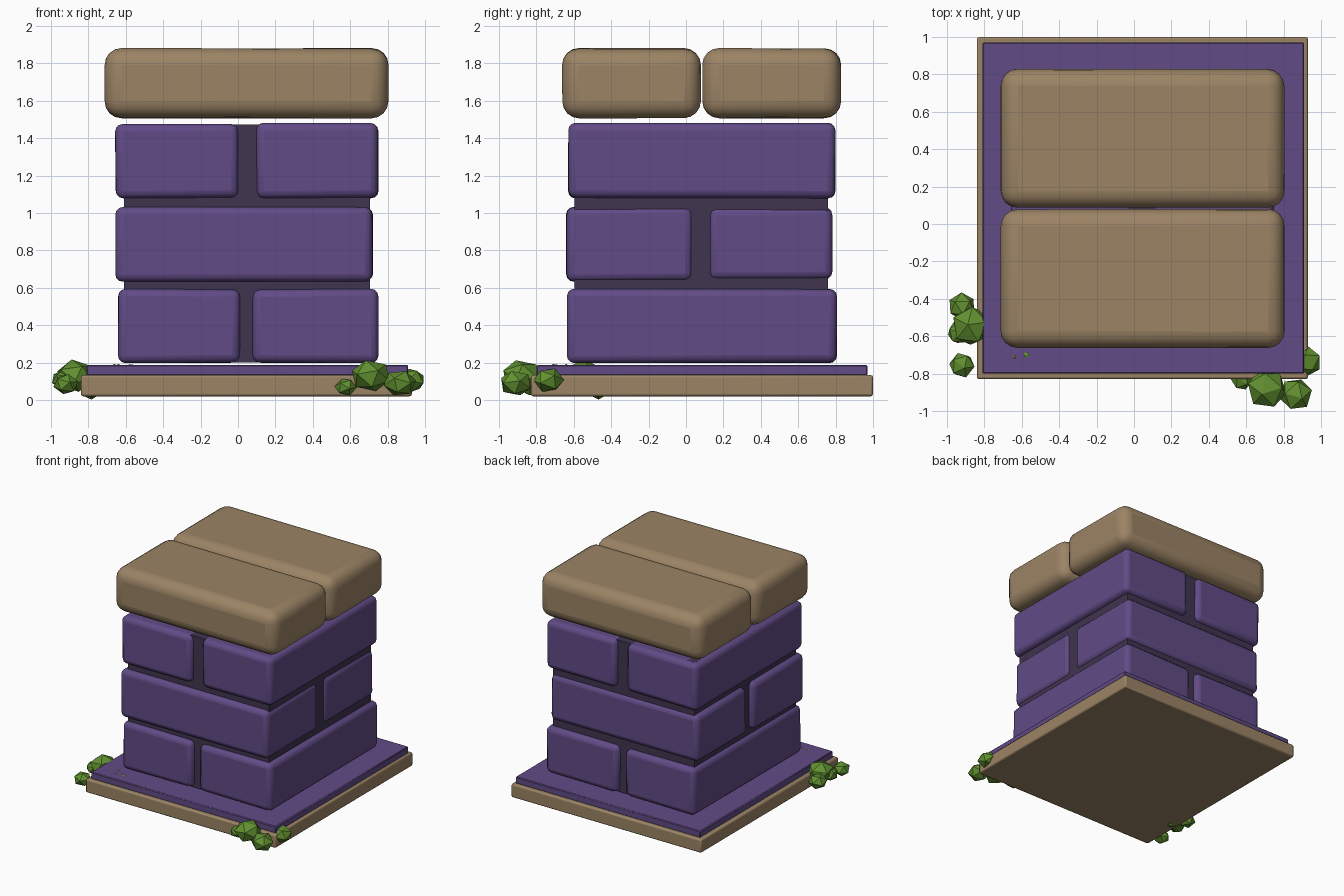
import bpy, bmesh, random
from mathutils import Matrix, Vector, Euler

if "Cube" in bpy.data.objects:
    bpy.data.objects.remove(bpy.data.objects["Cube"])

random.seed(4)


def material(name, rgb):
    m = bpy.data.materials.new(name)
    m.diffuse_color = (*rgb, 1)
    m.use_nodes = True
    m.node_tree.nodes["Principled BSDF"].inputs["Base Color"].default_value = m.diffuse_color
    return m


TAN = material("tan_stone", (0.33, 0.23, 0.13))
PURPLE = material("purple_stone", (0.12, 0.07, 0.24))
DARK = material("dark_mortar", (0.05, 0.035, 0.08))
GREEN = material("leaf_green", (0.12, 0.28, 0.03))
YELLOW = material("flower_yellow", (0.7, 0.45, 0.05))


def add_object(name, bm, mat):
    me = bpy.data.meshes.new(name)
    bm.to_mesh(me)
    bm.free()
    me.materials.append(mat)
    ob = bpy.data.objects.new(name, me)
    bpy.context.collection.objects.link(ob)
    return ob


def block(name, x, y, z, mat, bevel=0, segments=3, jitter=0):
    """Box spanning three (min, max) ranges with rounded edges."""
    bm = bmesh.new()
    bmesh.ops.create_cube(bm, size=1)
    for v in bm.verts:
        v.co = Vector([r[0] if c < 0 else r[1] for c, r in zip(v.co, (x, y, z))])
        v.co += Vector([random.uniform(-jitter, jitter) for _ in range(3)])
    ob = add_object(name, bm, mat)
    if bevel:
        mod = ob.modifiers.new("rounded_edges", "BEVEL")
        mod.width, mod.segments = bevel, segments
        mod.limit_method = "NONE"
        bpy.ops.object.select_all(action="DESELECT")
        ob.select_set(True)
        bpy.context.view_layer.objects.active = ob
        bpy.ops.object.shade_smooth_by_angle(angle=0.6)
    return ob


def leaf_ball(name, x, y, z, r, mat=GREEN, flat=0.8):
    """Faceted, slightly flattened ball."""
    bm = bmesh.new()
    bmesh.ops.create_icosphere(bm, subdivisions=1, radius=r)
    turn = Euler([random.uniform(0, 3) for _ in range(3)]).to_matrix().to_4x4()
    bm.transform(Matrix.Translation((x, y, z)) @ Matrix.Diagonal((1, 1, flat, 1)) @ turn)
    return add_object(name, bm, mat)


# Stepped base
block("base_slab", (-0.84, 0.93), (-0.83, 1.0), (0.02, 0.133), TAN, 0.012, 2)
block("base_plate", (-0.81, 0.91), (-0.80, 0.97), (0.13, 0.187), PURPLE, 0.006, 1)

# Mortar core behind the bricks
block("mortar_core", (-0.61, 0.705), (-0.595, 0.76), (0.20, 1.473), DARK)

# Brick courses, alternating direction
bricks = [
    ((-0.64, 0.01), (-0.635, 0.805), (0.20, 0.592)),
    ((0.08, 0.75), (-0.635, 0.805), (0.20, 0.592)),
    ((-0.655, 0.72), (-0.64, 0.035), (0.635, 1.03)),
    ((-0.655, 0.72), (0.12, 0.78), (0.645, 1.03)),
    ((-0.655, 0.0), (-0.63, 0.797), (1.08, 1.475)),
    ((0.10, 0.75), (-0.63, 0.797), (1.08, 1.482)),
]
for i, (x, y, z) in enumerate(bricks):
    block(f"brick_{i + 1}", x, y, z, PURPLE, 0.04, 3, 0.003)

# Two large cap stones
for name, y in (("front", (-0.662, 0.08)), ("back", (0.087, 0.827))):
    block(f"cap_stone_{name}", (-0.712, 0.803), y, (1.507, 1.88), TAN, 0.09, 4, 0.003)

# Shrubs at the two front corners
shrubs = [
    (0.71, -0.88, 0.13, 0.11), (0.865, -0.91, 0.09, 0.09),
    (0.92, -0.735, 0.105, 0.085), (0.575, -0.83, 0.07, 0.06),
    (-0.87, -0.545, 0.13, 0.11), (-0.92, -0.44, 0.10, 0.075),
    (-0.935, -0.58, 0.11, 0.065), (-0.92, -0.755, 0.085, 0.07),
    (-0.79, -0.47, 0.05, 0.06),
]
for i, s in enumerate(shrubs):
    leaf_ball(f"shrub_{i + 1}", *s)

# Tiny sprout and flowers on the plate
leaf_ball("sprout", -0.575, -0.70, 0.182, 0.02, GREEN, 0.5)
for i, (x, y) in enumerate(((-0.64, -0.71), (-0.66, -0.64))):
    leaf_ball(f"flower_{i + 1}", x, y, 0.185, 0.01, YELLOW)
